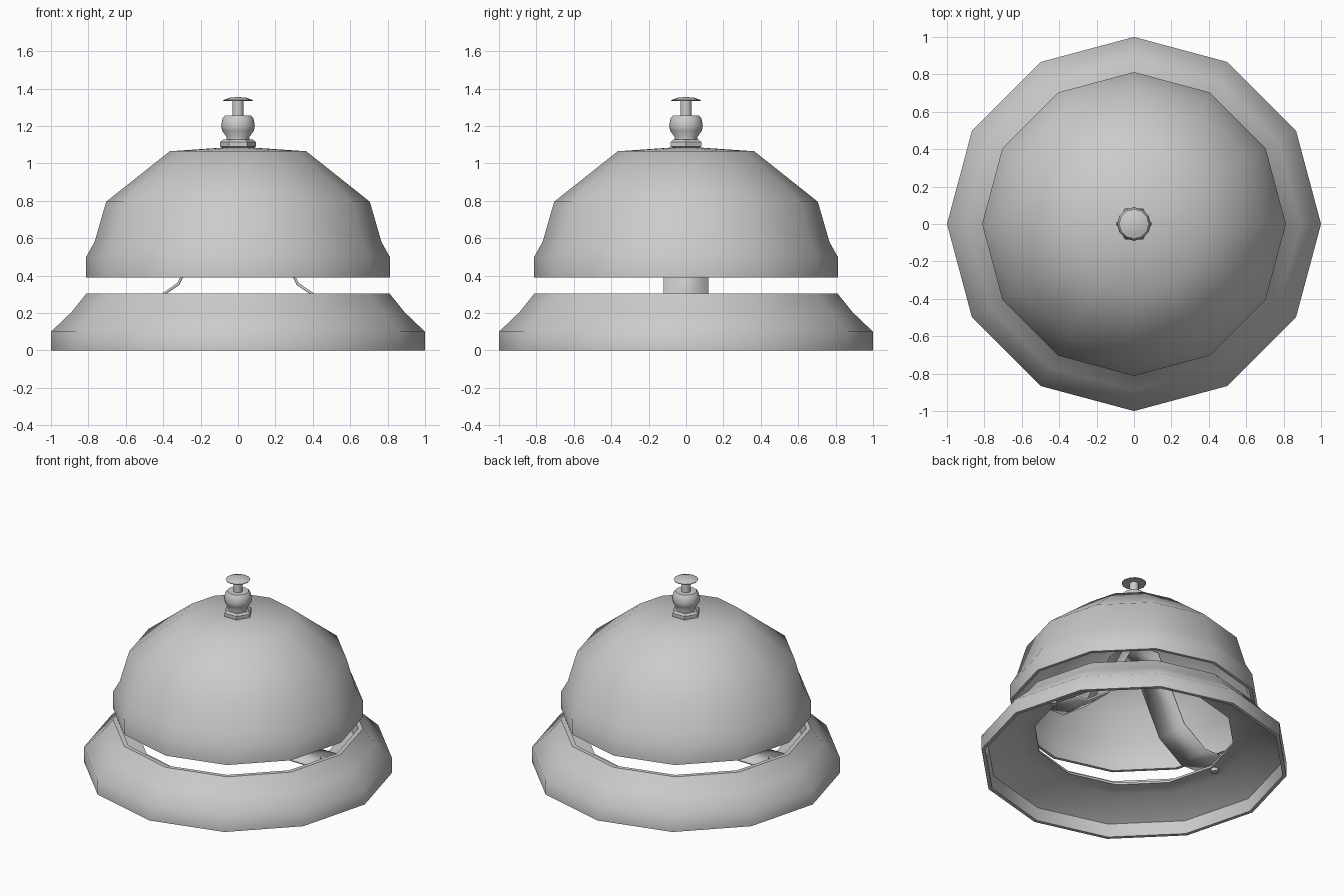
import bpy, bmesh, math

if "Cube" in bpy.data.objects:
    bpy.data.objects.remove(bpy.data.objects["Cube"])


def finish(bm, name, angle=50):
    bmesh.ops.remove_doubles(bm, verts=bm.verts, dist=1e-5)
    bmesh.ops.recalc_face_normals(bm, faces=bm.faces)
    me = bpy.data.meshes.new(name)
    bm.to_mesh(me)
    bm.free()
    ob = bpy.data.objects.new(name, me)
    bpy.context.collection.objects.link(ob)
    bpy.ops.object.select_all(action='DESELECT')
    ob.select_set(True)
    bpy.context.view_layer.objects.active = ob
    bpy.ops.object.shade_smooth_by_angle(angle=math.radians(angle))
    return ob


def lathe(name, profile, sides=12, closed=False, x=0.0, angle=50):
    """Spin an (r, z) profile around a vertical axis."""
    bm = bmesh.new()
    rings = []
    for r, z in profile:
        rings.append([bm.verts.new((x + r * math.cos(2 * math.pi * i / sides),
                                    r * math.sin(2 * math.pi * i / sides), z))
                      for i in range(sides)] if r > 0 else [bm.verts.new((x, 0, z))])
    pairs = list(zip(rings, rings[1:]))
    if closed:
        pairs.append((rings[-1], rings[0]))
    for a, b in pairs:
        for i in range(sides):
            j = (i + 1) % sides
            if len(a) == 1:
                bm.faces.new((a[0], b[j], b[i]))
            elif len(b) == 1:
                bm.faces.new((a[i], a[j], b[0]))
            else:
                bm.faces.new((a[i], a[j], b[j], b[i]))
    return finish(bm, name, angle)


# Hollow base ring with an inner flange
lathe("base", [(1, 0), (1, 0.1), (0.89, 0.205), (0.81, 0.305), (0.78, 0.305),
               (0.765, 0.22), (0.65, 0.22), (0.65, 0.205), (0.77, 0.2),
               (0.965, 0.09), (0.975, 0)], closed=True)

# Bell dome, a thin shell open at the bottom
lathe("bell", [(0, 1.09), (0.365, 1.065), (0.705, 0.795), (0.767, 0.58),
               (0.812, 0.5), (0.812, 0.39), (0.79, 0.39), (0.79, 0.495),
               (0.745, 0.575), (0.685, 0.785), (0.355, 1.045), (0, 1.07)])

# Hexagonal nut on top of the bell
lathe("nut", [(0, 1.075), (0.075, 1.08), (0.095, 1.09), (0.095, 1.115),
              (0.08, 1.127), (0, 1.127)], sides=6, angle=30)

# Rounded collar around the plunger
lathe("collar", [(0, 1.12), (0.065, 1.12), (0.06, 1.14), (0.085, 1.175),
                 (0.09, 1.2), (0.083, 1.24), (0.07, 1.255), (0, 1.255)])

# Plunger rod, running down to the bracket
lathe("plunger_rod", [(0, 0.8), (0.03, 0.8), (0.03, 1.338), (0, 1.338)])

# Push button
lathe("button", [(0, 1.355), (0.045, 1.351), (0.08, 1.338), (0.078, 1.333),
                 (0, 1.333)])

# Bent strap bracket carrying the bell
half = [(0.73, 0.228), (0.5, 0.228), (0.4, 0.3), (0.32, 0.355), (0.1, 0.8)]
path = half + [(-x, z) for x, z in reversed(half)]
bm = bmesh.new()
rows = [[bm.verts.new((x, y, z)) for y in (-0.12, 0.12)] for x, z in path]
for a, b in zip(rows, rows[1:]):
    bm.faces.new((a[0], a[1], b[1], b[0]))
strap = finish(bm, "bracket", 20)
mod = strap.modifiers.new("thickness", 'SOLIDIFY')
mod.thickness = 0.015
mod.offset = 0

# Bolts fixing the bracket feet to the base flange
for side, label in ((-1, "left"), (1, "right")):
    lathe("bolt_" + label, [(0, 0.18), (0.025, 0.18), (0.025, 0.25), (0, 0.25)],
          sides=8, x=side * 0.68)
